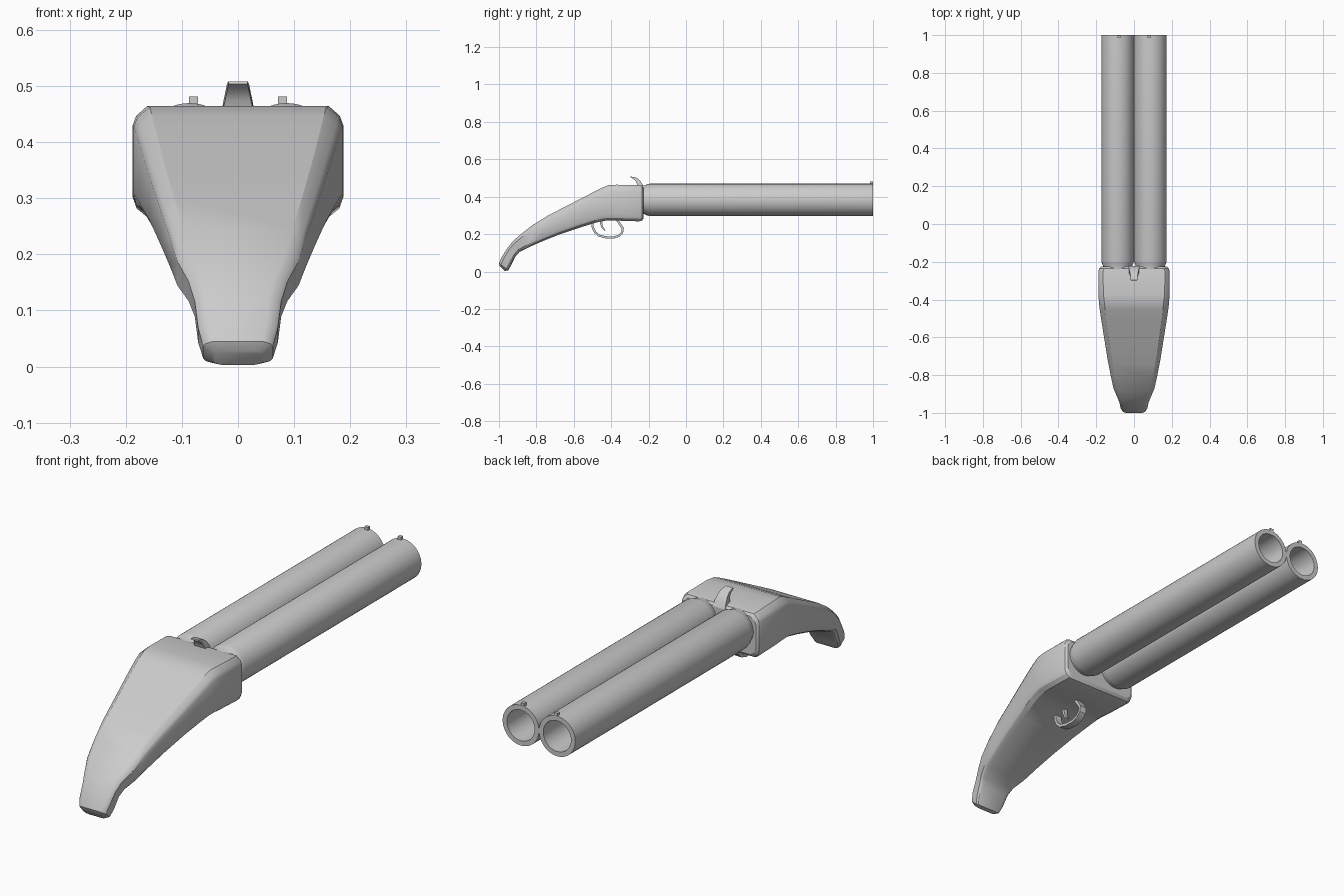
import bpy, bmesh, math
from mathutils import Vector

if "Cube" in bpy.data.objects:
    bpy.data.objects.remove(bpy.data.objects["Cube"])


def finish(name, bm, angle=30):
    bmesh.ops.recalc_face_normals(bm, faces=bm.faces)
    me = bpy.data.meshes.new(name)
    bm.to_mesh(me)
    bm.free()
    ob = bpy.data.objects.new(name, me)
    bpy.context.collection.objects.link(ob)
    bpy.ops.object.select_all(action='DESELECT')
    ob.select_set(True)
    bpy.context.view_layer.objects.active = ob
    bpy.ops.object.shade_smooth_by_angle(angle=math.radians(angle))
    return ob


def skin(name, rings, caps=True, closed=False):
    """Bridge equal rings of points into one surface."""
    bm = bmesh.new()
    loops = [[bm.verts.new(p) for p in r] for r in rings]
    n = len(loops[0])
    pairs = list(zip(loops, loops[1:]))
    if closed:
        pairs.append((loops[-1], loops[0]))
    for a, b in pairs:
        for i in range(n):
            j = (i + 1) % n
            bm.faces.new((a[i], a[j], b[j], b[i]))
    if caps and not closed:
        bm.faces.new(loops[0])
        bm.faces.new(loops[-1])
    return finish(name, bm)


def chamfered_ring(ty, tz, by, bz, w, cx, ct):
    """Chamfered section between a top and a bottom profile point."""
    top, bot = Vector((0, ty, tz)), Vector((0, by, bz))
    half = [(w - cx, 0), (w - cx * .3, ct * .4), (w, ct),
            (w, 1 - ct), (w - cx * .25, 1 - ct * .5), (w - cx, 1)]
    pts = half + [(-x, t) for x, t in reversed(half)]
    return [bot.lerp(top, t) + Vector((x, 0, 0)) for x, t in pts]


def strip(name, path, thick, widths):
    """Flat band following a (y, z) path."""
    rings = []
    pts = [Vector(p) for p in path]
    for i, p in enumerate(pts):
        d = (pts[min(i + 1, len(pts) - 1)] - pts[max(i - 1, 0)]).normalized()
        n = Vector((-d.y, d.x)) * thick[i] / 2
        a, b, w = p + n, p - n, widths[i]
        rings.append([(-w, *a), (w, *a), (w, *b), (-w, *b)])
    return skin(name, rings)


# Receiver and grip: top y, top z, bottom y, bottom z, half width, chamfer x, chamfer share
stations = [
    (-.995, .028, -.968, .003, .045, .015, .25),
    (-1.0, .045, -.950, .006, .062, .018, .22),
    (-.985, .078, -.935, .034, .071, .020, .20),
    (-.955, .125, -.912, .080, .077, .022, .20),
    (-.925, .163, -.890, .105, .088, .023, .20),
    (-.880, .202, -.840, .130, .108, .024, .20),
    (-.820, .248, -.765, .163, .122, .024, .20),
    (-.740, .298, -.680, .197, .138, .025, .20),
    (-.620, .360, -.570, .234, .157, .026, .20),
    (-.500, .422, -.480, .262, .175, .028, .18),
    (-.450, .447, -.440, .271, .182, .029, .18),
    (-.415, .462, -.410, .273, .186, .029, .18),
    (-.370, .464, -.370, .272, .188, .026, .18),
    (-.250, .461, -.250, .268, .188, .024, .18),
    (-.235, .457, -.235, .272, .184, .026, .18),
    (-.226, .447, -.226, .284, .174, .026, .18),
]
skin("receiver_and_grip", [chamfered_ring(*s) for s in stations])

# Barrels with tapered breech collars and open bores
SIDES = 48
profile = [(.076, -.26), (.076, -.225), (.083, -.208), (.0865, -.195),
           (.0865, 1), (.066, 1), (.066, -.15), (.001, -.15)]
for side, label in ((-1, "left"), (1, "right")):
    cx = side * .0865
    rings = [[(cx + r * math.cos(2 * math.pi * i / SIDES), y,
               .383 + r * math.sin(2 * math.pi * i / SIDES))
              for i in range(SIDES)] for r, y in profile]
    skin(label + "_barrel", rings)
    # Muzzle bead sight
    x = side * .079
    skin(label + "_sight", [[(x - .008, y, .462), (x + .008, y, .462),
                             (x + .008, y, .481), (x - .008, y, .481)]
                            for y in (.984, .999)])

# Break-open lever curling back over the receiver
strip("top_lever",
      [(-.238, .44), (-.246, .462), (-.256, .481), (-.270, .496), (-.297, .506)],
      [.032, .028, .022, .015, .005], [.029, .027, .023, .020, .017])

# Trigger guard and trigger
guard = [(-.500, .268), (-.499, .238), (-.487, .211), (-.465, .192), (-.430, .183),
         (-.390, .181), (-.360, .190), (-.342, .208), (-.338, .230), (-.352, .252),
         (-.372, .280)]
strip("trigger_guard", guard, [.012] * len(guard), [.016] * len(guard))
strip("trigger", [(-.452, .285), (-.454, .258), (-.448, .237), (-.432, .219)],
      [.014, .012, .009, .005], [.010, .009, .008, .006])
